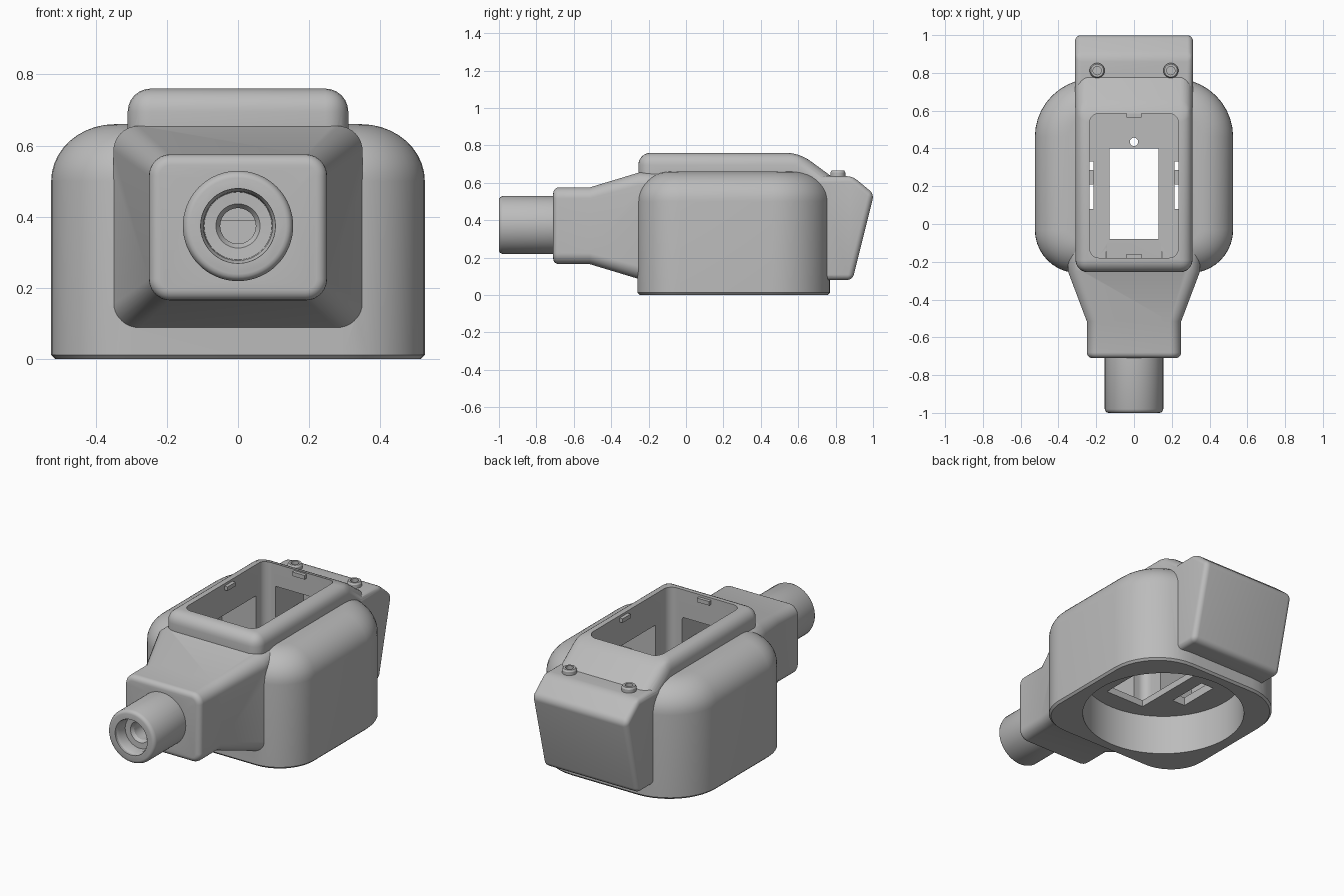
import bpy, bmesh, math
from mathutils import Vector

if "Cube" in bpy.data.objects:
    bpy.data.objects.remove(bpy.data.objects["Cube"])

GREY = (0.5, 0.5, 0.5, 1)
mat = bpy.data.materials.new("light grey")
mat.use_nodes = True
mat.diffuse_color = GREY
mat.node_tree.nodes["Principled BSDF"].inputs["Base Color"].default_value = GREY


def finish(name, bm):
    bmesh.ops.recalc_face_normals(bm, faces=bm.faces)
    mesh = bpy.data.meshes.new(name)
    bm.to_mesh(mesh)
    bm.free()
    mesh.materials.append(mat)
    ob = bpy.data.objects.new(name, mesh)
    bpy.context.collection.objects.link(ob)
    return ob


def ring(u, v, hu, hv, low, high=None, n=10):
    """Rounded rectangle around (u, v), with corner radii for its low and high v side."""
    high = high or low
    pts = []
    for q, (su, sv, r) in enumerate(((1, 1, high), (-1, 1, high), (-1, -1, low), (1, -1, low))):
        for k in range(n + 1):
            a = (q + k / n) * math.pi / 2
            pts.append((u + su * (hu - r) + r * math.cos(a), v + sv * (hv - r) + r * math.sin(a)))
    return pts


def loft(name, sections, axis="z"):
    """Skin (position, outline) sections along z or y."""
    bm = bmesh.new()
    rows = []
    for t, pts in sections:
        rows.append([bm.verts.new((a, b, t) if axis == "z" else (a, t, b)) for a, b in pts])
    for r0, r1 in zip(rows, rows[1:]):
        for i in range(len(r0)):
            j = (i + 1) % len(r0)
            bm.faces.new((r0[i], r0[j], r1[j], r1[i]))
    bm.faces.new(rows[0])
    bm.faces.new(rows[-1])
    return finish(name, bm)


def lathe(name, profile, axis, centre, n=64):
    """Stack of circles (position, radius) along an axis."""
    circle = [(math.cos(2 * math.pi * i / n), math.sin(2 * math.pi * i / n)) for i in range(n)]
    return loft(name, [(t, [(centre[0] + r * c, centre[1] + r * s) for c, s in circle])
                       for t, r in profile], axis)


def box(name, x, y, z):
    c = [(x[0], y[0]), (x[1], y[0]), (x[1], y[1]), (x[0], y[1])]
    return loft(name, [(z[0], c), (z[1], c)])


def side_profile(name, half, pts, bevel):
    """Extrude a (y, z) outline across x and round every edge."""
    bm = bmesh.new()
    face = bm.faces.new([bm.verts.new((-half, y, z)) for y, z in pts])
    new = bmesh.ops.extrude_face_region(bm, geom=[face])["geom"]
    bmesh.ops.translate(bm, verts=[g for g in new if isinstance(g, bmesh.types.BMVert)],
                        vec=Vector((2 * half, 0, 0)))
    bmesh.ops.recalc_face_normals(bm, faces=bm.faces)
    bmesh.ops.bevel(bm, geom=bm.edges[:], offset=bevel, offset_type="OFFSET", segments=6,
                    profile=0.5, affect="EDGES", clamp_overlap=True)
    return finish(name, bm)


def combine(target, other, operation):
    mod = target.modifiers.new("combine", "BOOLEAN")
    mod.operation = operation
    mod.solver = "EXACT"
    mod.object = other
    bpy.context.view_layer.objects.active = target
    bpy.ops.object.modifier_apply(modifier=mod.name)
    bpy.data.objects.remove(other)


# Main housing with a domed upper edge and wider rear corners
MID, HX, HY, FRONT, BACK = 0.255, 0.525, 0.515, 0.23, 0.31


def plan(inset):
    return ring(0, MID, HX - inset, HY - inset, FRONT - inset, BACK - inset)


sections = [(0, plan(0.012)), (0.012, plan(0))]
for k in range(11):
    a = k / 10 * math.pi / 2
    sections.append((0.5 + 0.16 * math.sin(a), plan(0.18 * (1 - math.cos(a)))))
housing = loft("housing", sections)

# Raised deck, flared neck, rear box and nozzle
deck = side_profile("deck", 0.31, [(-0.255, 0.35), (-0.255, 0.76), (0.605, 0.76),
                                   (0.9, 0.545), (0.9, 0.35)], 0.065)
neck_shape = []
for k in range(6):
    a = k / 5 * math.pi / 2
    inset = 0.03 * (1 - math.sin(a))
    neck_shape.append((-0.68 - 0.03 * math.cos(a), 0.25 - inset, 0.205 - inset, 0.06 - inset))
neck_shape += [(-0.515, 0.25, 0.205, 0.06), (-0.25, 0.35, 0.285, 0.07), (-0.05, 0.35, 0.285, 0.07)]
neck = loft("neck", [(y, ring(0, 0.37, w, h, r)) for y, w, h, r in neck_shape], "y")
rear = side_profile("rear_box", 0.312, [(0.6, 0.08), (0.6, 0.635), (0.89, 0.635),
                                        (1.005, 0.54), (0.89, 0.08)], 0.03)
nozzle = lathe("nozzle", [(-1, 0.135), (-0.998, 0.143), (-0.992, 0.15), (-0.98, 0.155),
                          (-0.65, 0.155)], "y", (0, 0.374))
for part in (deck, neck, rear, nozzle):
    combine(housing, part, "UNION")

# Round bore below, open well above, and the openings between them
cutters = [
    lathe("bore", [(-0.1, 0.45), (0.24, 0.45)], "z", (0, MID), 96),
    loft("well", [(z, ring(0, 0.203, 0.235, 0.382, 0.05)) for z in (0.28, 1)]),
    box("floor_opening", (-0.13, 0.13), (-0.08, 0.4), (0.1, 0.4)),
    lathe("pin_hole", [(0.1, 0.022), (0.4, 0.022)], "z", (0, 0.435), 24),
    box("rear_opening", (-0.165, 0.165), (0.5, 0.85), (0.39, 0.62)),
    loft("neck_cavity", [(-0.5, ring(0, 0.375, 0.15, 0.12, 0.01)),
                         (-0.1, ring(0, 0.45, 0.15, 0.17, 0.01))], "y"),
    lathe("nozzle_bore", [(-1.1, 0.105), (-0.985, 0.105), (-0.97, 0.097), (-0.92, 0.095),
                          (-0.918, 0.062), (-0.9, 0.05), (-0.4, 0.05)], "y", (0, 0.374)),
]
for s in (-1, 1):
    cutters.append(box("side_slot", sorted((s * 0.215, s * 0.3)), (0.08, 0.33), (0.1, 0.4)))
    cutters.append(box("side_pocket", sorted((s * 0.2, s * 0.46)), (-0.05, 0.505), (0.29, 0.575)))
for cutter in cutters:
    combine(housing, cutter, "DIFFERENCE")

# Snap tabs around the well
tabs = [box("side_tab", sorted((s * 0.215, s * 0.24)), (0.21, 0.285), (0.722, 0.746))
        for s in (-1, 1)]
tabs += [box("end_tab", (-0.04, 0.04), y, (0.722, 0.746)) for y in ((-0.185, -0.16), (0.565, 0.59))]

# Screws with recessed heads
screws = [lathe("screw", [(0.6, 0.04), (0.655, 0.04), (0.665, 0.034), (0.665, 0.022),
                          (0.645, 0.022)], "z", (s * 0.195, 0.812), 32) for s in (-1, 1)]

for ob in [housing] + tabs + screws:
    bpy.ops.object.select_all(action="DESELECT")
    ob.select_set(True)
    bpy.context.view_layer.objects.active = ob
    bpy.ops.object.shade_smooth_by_angle(angle=math.radians(28))
